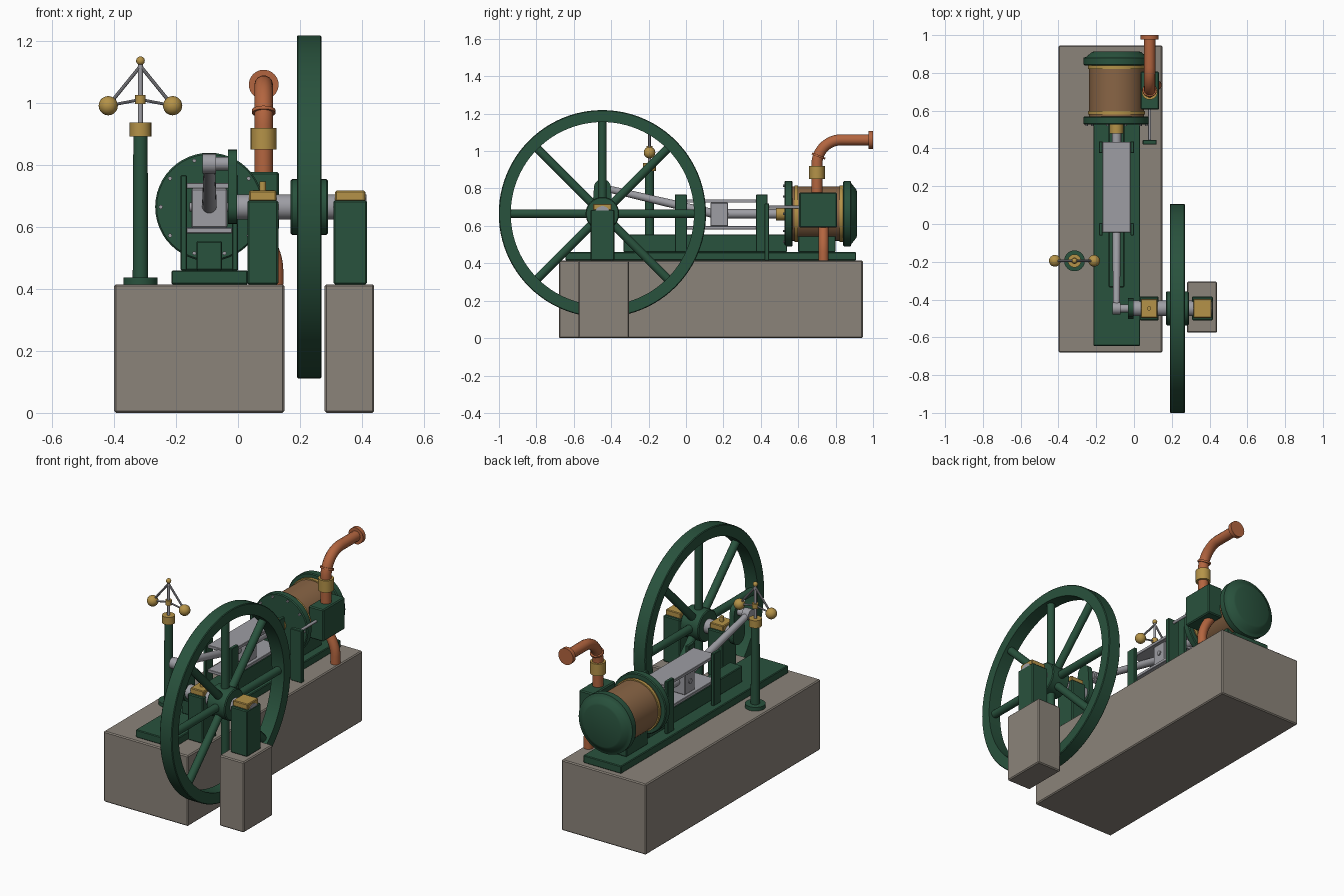
import bpy, bmesh, math
from mathutils import Vector

cube = bpy.data.objects.get("Cube")
if cube:
    bpy.data.objects.remove(cube)


def material(name, rgb):
    m = bpy.data.materials.new(name)
    m.use_nodes = True
    m.diffuse_color = (*rgb, 1)
    m.node_tree.nodes["Principled BSDF"].inputs["Base Color"].default_value = (*rgb, 1)
    return m


STONE = material("stone", (0.26, 0.23, 0.195))
GREEN = material("green paint", (0.022, 0.085, 0.047))
BRASS = material("brass", (0.46, 0.29, 0.065))
COPPER = material("copper", (0.45, 0.13, 0.05))
STEEL = material("steel", (0.34, 0.34, 0.37))
WOOD = material("wood lagging", (0.25, 0.13, 0.06))


def finish(bm, name, mat):
    bmesh.ops.recalc_face_normals(bm, faces=bm.faces)
    me = bpy.data.meshes.new(name)
    bm.to_mesh(me)
    bm.free()
    me.materials.append(mat)
    ob = bpy.data.objects.new(name, me)
    bpy.context.collection.objects.link(ob)
    bpy.ops.object.select_all(action='DESELECT')
    bpy.context.view_layer.objects.active = ob
    ob.select_set(True)
    bpy.ops.object.shade_smooth_by_angle(angle=math.radians(35))
    return ob


def box(name, mat, x, y, z, bevel=0.004):
    """Box from (min, max) spans, with softened edges."""
    bm = bmesh.new()
    bmesh.ops.create_cube(bm, size=1)
    for v in bm.verts:
        v.co = [s[0] if c < 0 else s[1] for c, s in zip(v.co, (x, y, z))]
    if bevel:
        bmesh.ops.bevel(bm, geom=bm.edges[:], offset=bevel, segments=1, affect='EDGES')
    return finish(bm, name, mat)


def lathe(name, mat, origin, axis, profile, segs=32, closed=False):
    """Turn (distance along axis, radius) points about an axis."""
    turn = Vector(axis).to_track_quat('Z', 'Y')
    bm = bmesh.new()
    rings = []
    for t, r in profile:
        ring = []
        for i in range(segs):
            a = math.tau * i / segs
            p = Vector((r * math.cos(a), r * math.sin(a), t))
            ring.append(bm.verts.new(Vector(origin) + turn @ p))
        rings.append(ring)
    pairs = list(zip(rings, rings[1:]))
    if closed:
        pairs.append((rings[-1], rings[0]))
    else:
        bm.faces.new(rings[0])
        bm.faces.new(rings[-1])
    for a, b in pairs:
        for i in range(segs):
            j = (i + 1) % segs
            bm.faces.new((a[i], a[j], b[j], b[i]))
    return finish(bm, name, mat)


def rod(name, mat, a, b, r, r2=None, segs=24):
    d = Vector(b) - Vector(a)
    return lathe(name, mat, a, d, [(0, r), (d.length, r2 or r)], segs)


def ball(name, mat, centre, r):
    bm = bmesh.new()
    bmesh.ops.create_uvsphere(bm, u_segments=24, v_segments=14, radius=r)
    bmesh.ops.translate(bm, verts=bm.verts, vec=centre)
    return finish(bm, name, mat)


def pipe(name, mat, points, r):
    """Round pipe along a smooth path, converted to a mesh."""
    cu = bpy.data.curves.new(name, 'CURVE')
    cu.dimensions = '3D'
    cu.bevel_depth, cu.bevel_resolution, cu.use_fill_caps = r, 5, True
    sp = cu.splines.new('POLY')
    sp.points.add(len(points) - 1)
    for p, co in zip(sp.points, points):
        p.co = (*co, 1)
    tmp = bpy.data.objects.new(name + " path", cu)
    bpy.context.collection.objects.link(tmp)
    bpy.context.view_layer.update()
    bm = bmesh.new()
    me = tmp.to_mesh()
    bm.from_mesh(me)
    tmp.to_mesh_clear()
    bpy.data.objects.remove(tmp)
    return finish(bm, name, mat)


CX, AZ = -0.0925, 0.665      # engine centre line and axis height
SY = -0.447                  # crankshaft position
TOP = 0.415                  # top of the stonework

# Foundations and bed
box("main_plinth", STONE, (-0.4, 0.15), (-0.68, 0.945), (0, TOP), 0.006)
box("outer_plinth", STONE, (0.28, 0.44), (-0.575, -0.305), (0, TOP), 0.006)
box("bedplate", GREEN, (-0.215, 0.032), (-0.645, 0.91), (TOP, 0.46))
box("bed_beam", GREEN, (-0.134, -0.051), (-0.335, 0.54), (0.46, 0.555))
box("cylinder_saddle", GREEN, (CX - 0.08, CX + 0.08), (0.6, 0.8), (0.46, 0.56))

# Cylinder
axis_y = (CX, 0, AZ)
lathe("cylinder_lagging", WOOD, axis_y, (0, 1, 0), [(0.56, 0.145), (0.85, 0.145)], 48)
lathe("front_flange", GREEN, axis_y, (0, 1, 0),
      [(0.527, 0.17), (0.532, 0.175), (0.565, 0.175), (0.57, 0.17)], 48)
lathe("rear_cover", GREEN, axis_y, (0, 1, 0),
      [(0.84, 0.17), (0.845, 0.175), (0.88, 0.175), (0.885, 0.16), (0.89, 0.155),
       (0.91, 0.13), (0.914, 0.12)], 48)
for y in (0.59, 0.83):
    lathe("lagging_band", BRASS, axis_y, (0, 1, 0), [(y - 0.009, 0.152), (y + 0.009, 0.152)], 48)
for i in range(10):
    a = math.tau * i / 10
    p = (CX + 0.157 * math.cos(a), 0, AZ + 0.157 * math.sin(a))
    lathe("flange_bolt", STEEL, p, (0, 1, 0), [(0.518, 0.007), (0.53, 0.007)], 6)
lathe("piston_gland", BRASS, axis_y, (0, 1, 0), [(0.48, 0.036), (0.53, 0.036)])
rod("piston_rod", STEEL, (CX, 0.2, AZ), (CX, 0.5, AZ), 0.025)

# Crosshead and its guides
for y0, y1 in ((-0.06, 0.005), (0.375, 0.437)):
    for s in (-1, 1):
        a, b = sorted((CX + s * 0.073, CX + s * 0.093))
        box("guide_post", GREEN, (a, b), (y0, y1), (0.46, 0.768), 0.003)
for z0, z1 in ((0.58, 0.598), (0.724, 0.742)):
    box("guide_bar", STEEL, (CX - 0.074, CX + 0.074), (-0.045, 0.435), (z0, z1), 0.002)
box("crosshead", STEEL, (CX - 0.058, CX + 0.058), (0.13, 0.225), (0.598, 0.724))
rod("crosshead_pin", STEEL, (CX - 0.064, 0.178, AZ), (CX + 0.064, 0.178, AZ), 0.014)

# Connecting rod and crank
PZ = 0.805
rod("connecting_rod", STEEL, (CX, SY, PZ), (CX, 0.15, AZ), 0.018, 0.024)
rod("rod_big_end", STEEL, (CX - 0.022, SY, PZ), (CX + 0.022, SY, PZ), 0.032)
rod("crank_pin", STEEL, (CX, SY, PZ), (-0.02, SY, PZ), 0.022)
bm = bmesh.new()
outline = []
for z, r, start in ((PZ, 0.045, 0), (AZ, 0.055, math.pi)):
    for i in range(13):
        a = start + math.pi * i / 12
        outline.append(bm.verts.new((-0.033, SY + r * math.cos(a), z + r * math.sin(a))))
face = bm.faces.new(outline)
ext = bmesh.ops.extrude_face_region(bm, geom=[face])
bmesh.ops.translate(bm, verts=[v for v in ext["geom"] if isinstance(v, bmesh.types.BMVert)],
                    vec=(0.03, 0, 0))
finish(bm, "crank_web", GREEN)
rod("crankshaft", STEEL, (-0.03, SY, AZ), (0.415, SY, AZ), 0.041)

# Bearing pedestals with brass caps and oil cups
for x0, x1 in ((0.03, 0.13), (0.308, 0.417)):
    xm = (x0 + x1) / 2
    box("bearing_pedestal", GREEN, (x0, x1), (SY - 0.064, SY + 0.064), (TOP, 0.686), 0.005)
    box("bearing_cap", BRASS, (x0 + 0.006, x1 - 0.006), (SY - 0.05, SY + 0.05), (0.684, 0.718))
rod("oil_cup", BRASS, (0.08, SY, 0.715), (0.08, SY, 0.747), 0.011)

# Flywheel
FX = 0.23
wheel = (FX, SY, AZ)
lathe("flywheel_rim", GREEN, wheel, (1, 0, 0),
      [(-0.04, 0.49), (-0.04, 0.55), (-0.036, 0.554), (0.036, 0.554), (0.04, 0.55), (0.04, 0.49)],
      96, closed=True)
lathe("flywheel_hub", GREEN, wheel, (1, 0, 0),
      [(-0.06, 0.085), (-0.055, 0.09), (0.055, 0.09), (0.06, 0.085)])
for i in range(8):
    a = math.tau * i / 8
    d = Vector((0, math.cos(a), math.sin(a)))
    rod("flywheel_spoke", GREEN, Vector(wheel) + d * 0.07, Vector(wheel) + d * 0.5, 0.023, segs=16)

# Valve chest, valve rod and its stand
box("valve_chest", GREEN, (0.035, 0.132), (0.605, 0.808), (0.59, 0.778), 0.006)
rod("valve_rod", STEEL, (0.083, 0.43, 0.7), (0.083, 0.61, 0.7), 0.008, segs=12)
box("valve_rod_stand", GREEN, (0.046, 0.12), (0.42, 0.445), (TOP, 0.72), 0.003)

# Steam inlet and exhaust pipes
PX, PY, R = 0.083, 0.7, 0.13
bend = [(PX, PY + R * (1 - math.cos(a)), 0.93 + R * math.sin(a))
        for a in (math.pi / 2 * i / 12 for i in range(13))]
pipe("steam_pipe", COPPER, [(PX, PY, 0.77)] + bend + [(PX, 0.99, 1.06)], 0.03)
lathe("pipe_flange", COPPER, (PX, 0, 1.06), (0, 1, 0), [(0.976, 0.048), (1.0, 0.048)])
rod("pipe_collar", BRASS, (PX, PY, 0.85), (PX, PY, 0.92), 0.042)
rod("pipe_ring", COPPER, (PX, PY + 0.007, 0.968), (PX, PY + 0.011, 0.978), 0.038)
swing = [(0.05 + 0.07 * math.sin(t * math.pi / 2), 0.735, 0.62 - 0.16 * t)
         for t in (i / 10 for i in range(11))]
pipe("exhaust_pipe", COPPER, swing + [(0.12, 0.735, TOP)], 0.027)

# Governor
GX, GY = -0.315, -0.195
lathe("governor_column", GREEN, (GX, GY, 0), (0, 0, 1),
      [(TOP, 0.055), (0.437, 0.055), (0.438, 0.025), (0.9, 0.023)])
rod("governor_collar", BRASS, (GX, GY, 0.893), (GX, GY, 0.937), 0.035)
rod("governor_spindle", STEEL, (GX, GY, 0.93), (GX, GY, 1.13), 0.008, segs=12)
rod("governor_sleeve", BRASS, (GX, GY, 0.997), (GX, GY, 1.026), 0.017)
ball("governor_finial", BRASS, (GX, GY, 1.137), 0.014)
for s in (-1, 1):
    end = (GX + s * 0.104, GY, 0.992)
    ball("governor_ball", BRASS, end, 0.031)
    rod("governor_arm", STEEL, (GX, GY, 1.12), end, 0.006, segs=10)
    rod("governor_link", STEEL, (GX, GY, 1.012), end, 0.005, segs=10)
